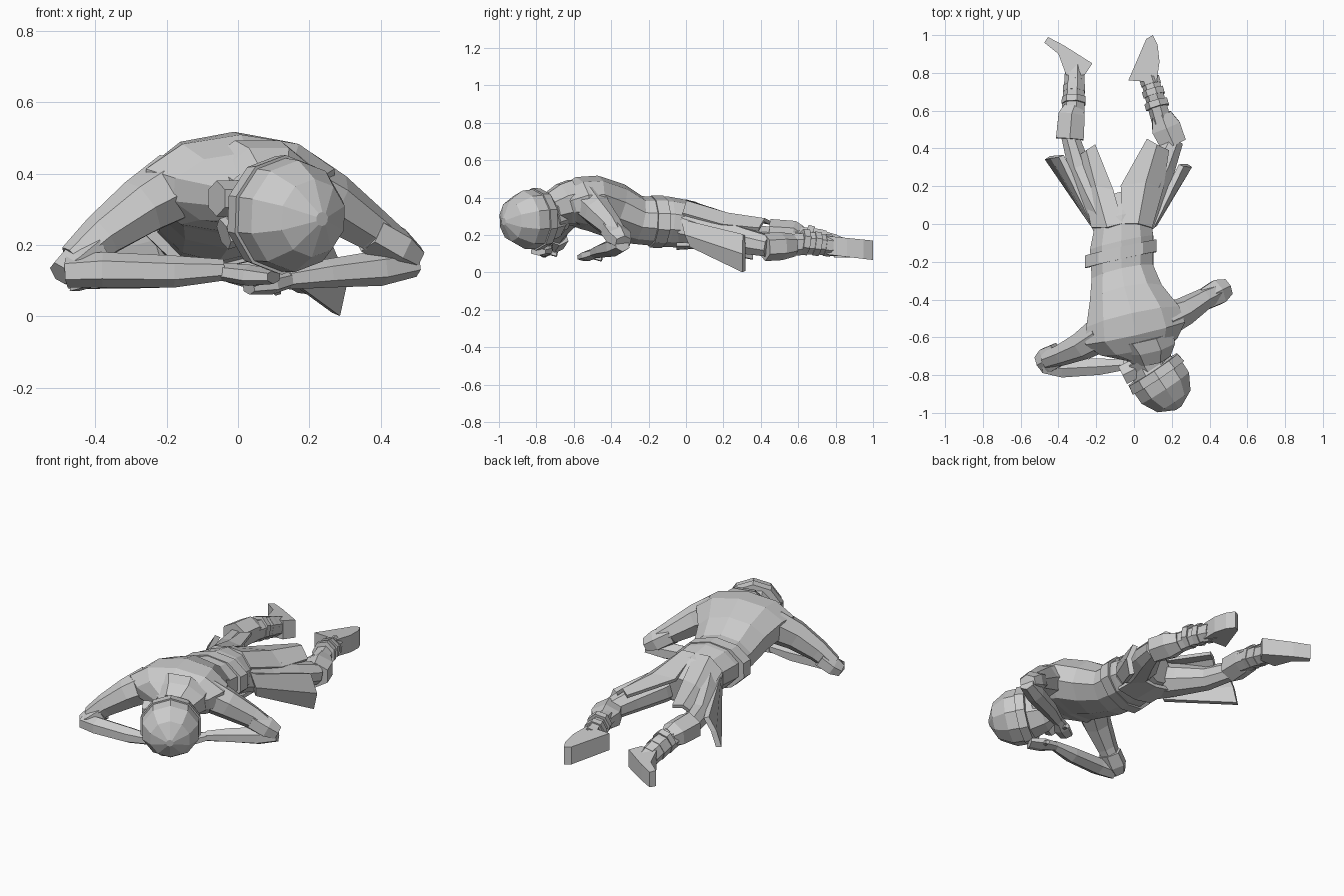
import bpy, bmesh, math
from mathutils import Vector as V


def finish(name, bm):
    bmesh.ops.recalc_face_normals(bm, faces=bm.faces)
    me = bpy.data.meshes.new(name)
    bm.to_mesh(me)
    bm.free()
    ob = bpy.data.objects.new(name, me)
    bpy.context.collection.objects.link(ob)
    return ob


def loft(name, rings, n=8, side=None):
    """Skin faceted ellipses; each ring is (x, y, z, half width, half height)."""
    bm = bmesh.new()
    pts = [V(r[:3]) for r in rings]
    loops = []
    for i, r in enumerate(rings):
        d = (pts[min(i + 1, len(pts) - 1)] - pts[max(i - 1, 0)]).normalized()
        s = V(side).normalized() if side else d.cross(V((0, 0, 1))).normalized()
        u = s.cross(d).normalized()
        if u.z < 0:
            u = -u
        loops.append([bm.verts.new(pts[i] + s * r[3] * math.cos(a) + u * r[4] * math.sin(a))
                      for a in [2 * math.pi * (k + 0.5) / n for k in range(n)]])
    for a, b in zip(loops, loops[1:]):
        for k in range(n):
            bm.faces.new((a[k], a[(k + 1) % n], b[(k + 1) % n], b[k]))
    bm.faces.new(loops[0])
    bm.faces.new(loops[-1])
    return finish(name, bm)


def band(name, a, b, w, h, n=8, side=None):
    return loft(name, [(*a, w, h), (*b, w, h)], n, side)


def panel(name, rows, thick=0.02):
    """Cloth panel from equal rows of points, given thickness."""
    bm = bmesh.new()
    g = [[bm.verts.new(p) for p in row] for row in rows]
    for a, b in zip(g, g[1:]):
        for k in range(len(a) - 1):
            bm.faces.new((a[k], a[k + 1], b[k + 1], b[k]))
    ob = finish(name, bm)
    m = ob.modifiers.new("thickness", 'SOLIDIFY')
    m.thickness = thick
    m.offset = 0
    return ob


def prism(name, outline, low, high):
    """Outline in x, y; low and high are z functions of y."""
    bm = bmesh.new()
    f = bm.faces.new([bm.verts.new((x, y, low(y))) for x, y in outline])
    top = bmesh.ops.extrude_face_region(bm, geom=[f])
    for v in top['geom']:
        if isinstance(v, bmesh.types.BMVert):
            v.co.z = high(v.co.y)
    return finish(name, bm)


TILT = (0.97, 0.22, 0)

# torso, hips to neck
loft("torso", [(-0.05, 0.16, 0.23, 0.10, 0.08), (-0.06, 0.03, 0.255, 0.155, 0.125),
               (-0.065, -0.10, 0.27, 0.18, 0.135), (-0.06, -0.26, 0.28, 0.175, 0.13),
               (-0.04, -0.38, 0.33, 0.205, 0.15), (-0.005, -0.50, 0.37, 0.265, 0.15),
               (0.005, -0.575, 0.37, 0.285, 0.14), (0.025, -0.64, 0.355, 0.22, 0.11),
               (0.06, -0.70, 0.33, 0.09, 0.085)], 10, TILT)
band("belt", (-0.07, -0.125, 0.27), (-0.07, -0.19, 0.272), 0.205, 0.14, 10, TILT)
loft("collar", [(0.05, -0.60, 0.375, 0.17, 0.13), (0.08, -0.65, 0.365, 0.15, 0.12),
                (0.09, -0.71, 0.34, 0.11, 0.10)], 8, TILT)
band("scarf", (0.06, -0.68, 0.33), (0.10, -0.74, 0.31), 0.12, 0.11, 8)

# head with helmet: rings placed along the head axis
c, ax = V((0.12, -0.80, 0.285)), V((0.55, -0.83, -0.06)).normalized()


def along(t, w, h):
    return (*(c + ax * t), w, h)


loft("head", [along(-0.16, 0.07, 0.08), along(-0.12, 0.11, 0.11),
              along(-0.02, 0.135, 0.14), along(0.05, 0.12, 0.12)], 8)
loft("helmet", [along(0, 0.16, 0.16), along(0.08, 0.158, 0.157),
                along(0.165, 0.11, 0.11), along(0.21, 0.02, 0.02)], 10)
loft("helmet_rim", [along(-0.035, 0.162, 0.162), along(0.015, 0.17, 0.168)], 10)
band("goggles", (0.02, -0.76, 0.33), (-0.06, -0.80, 0.33), 0.06, 0.05, 6)
band("mask", (0.02, -0.73, 0.25), (-0.04, -0.75, 0.23), 0.05, 0.045, 6)

# arms: upper arm, elbow guard, forearm, hand
arms = {
    "left": ([(-0.17, -0.575, 0.365, 0.10, 0.10), (-0.27, -0.64, 0.305, 0.08, 0.085),
              (-0.38, -0.69, 0.225, 0.06, 0.065), (-0.46, -0.72, 0.155, 0.05, 0.05)],
             [(-0.40, -0.69, 0.19, 0.07, 0.055), (-0.46, -0.72, 0.145, 0.075, 0.05),
              (-0.50, -0.74, 0.12, 0.05, 0.035)],
             [(-0.48, -0.75, 0.125, 0.045, 0.045), (-0.38, -0.765, 0.13, 0.055, 0.05),
              (-0.18, -0.755, 0.125, 0.05, 0.045), (-0.04, -0.745, 0.13, 0.03, 0.03)],
             [(-0.05, -0.74, 0.125, 0.03, 0.025), (0.03, -0.76, 0.115, 0.055, 0.03),
              (0.10, -0.79, 0.11, 0.05, 0.02)]),
    "right": ([(0.16, -0.51, 0.37, 0.10, 0.10), (0.26, -0.47, 0.32, 0.08, 0.085),
               (0.37, -0.40, 0.245, 0.06, 0.065), (0.45, -0.36, 0.19, 0.05, 0.05)],
              [(0.37, -0.40, 0.235, 0.065, 0.06), (0.445, -0.36, 0.19, 0.075, 0.06),
               (0.495, -0.335, 0.16, 0.05, 0.04)],
              [(0.495, -0.34, 0.15, 0.045, 0.04), (0.40, -0.38, 0.135, 0.055, 0.05),
               (0.25, -0.44, 0.12, 0.05, 0.04), (0.14, -0.49, 0.105, 0.03, 0.03)],
              [(0.15, -0.48, 0.105, 0.03, 0.025), (0.09, -0.52, 0.09, 0.05, 0.03),
               (0.03, -0.55, 0.08, 0.04, 0.02)]),
}
for s, (upper, guard, fore, hand) in arms.items():
    loft(s + "_upper_arm", upper, 7)
    loft(s + "_elbow_guard", guard, 6)
    loft(s + "_forearm", fore, 6)
    loft(s + "_hand", hand, 6)
    # thumb branching off the palm
    p = V(hand[1][:3])
    band(s + "_thumb", p, p + V((0.02, 0.07, -0.02)), 0.014, 0.014, 5)

# legs: thigh, knee guard, boot shaft with straps
legs = {
    "left": ([(-0.13, 0.00, 0.25, 0.10, 0.11), (-0.21, 0.15, 0.22, 0.09, 0.09),
              (-0.29, 0.30, 0.195, 0.065, 0.07), (-0.34, 0.47, 0.19, 0.05, 0.055)],
             [(-0.34, 0.45, 0.205, 0.085, 0.08), (-0.33, 0.58, 0.20, 0.08, 0.075),
              (-0.32, 0.61, 0.19, 0.06, 0.06)],
             [(-0.32, 0.57, 0.19, 0.065, 0.06), (-0.315, 0.70, 0.17, 0.06, 0.065),
              (-0.31, 0.84, 0.13, 0.05, 0.055)]),
    "right": ([(0.01, 0.00, 0.25, 0.10, 0.11), (0.07, 0.15, 0.21, 0.095, 0.09),
               (0.15, 0.30, 0.17, 0.075, 0.075), (0.21, 0.44, 0.14, 0.055, 0.06)],
              [(0.21, 0.42, 0.135, 0.08, 0.075), (0.17, 0.51, 0.14, 0.09, 0.075),
               (0.145, 0.58, 0.145, 0.06, 0.06)],
              [(0.15, 0.54, 0.145, 0.055, 0.06), (0.11, 0.68, 0.155, 0.053, 0.06),
               (0.07, 0.82, 0.135, 0.048, 0.05)]),
}
for s, (thigh, guard, shaft) in legs.items():
    loft(s + "_thigh", thigh, 8)
    loft(s + "_knee_guard", guard, 6)
    loft(s + "_boot_shaft", shaft, 7)
    a, b = V(shaft[1][:3]), V(shaft[2][:3])
    for i, t in enumerate((-0.45, 0.0, 0.42)):
        p = a + (b - a) * t
        q = p + (b - a).normalized() * 0.035
        band(f"{s}_boot_strap_{i}", p, q, 0.066 - 0.005 * i, 0.071 - 0.005 * i, 7)

# boots pointing backward
prism("left_boot", [(-0.36, 0.79), (-0.26, 0.79), (-0.22, 0.85), (-0.37, 0.945),
                    (-0.455, 0.99), (-0.475, 0.96), (-0.40, 0.90)],
      lambda y: 0.08 - 0.02 * (y - 0.8), lambda y: 0.19 - 0.13 * (y - 0.8))
prism("right_boot", [(-0.03, 0.76), (0.12, 0.75), (0.135, 0.86), (0.125, 0.95),
                     (0.10, 1.0), (0.065, 0.98)],
      lambda y: 0.09 - 0.12 * (y - 0.8), lambda y: 0.19 - 0.10 * (y - 0.8))

# coat tails over the thighs and at the sides
panel("left_back_tail", [[(-0.22, -0.02, 0.31), (-0.14, -0.02, 0.375), (-0.06, 0.0, 0.38)],
                         [(-0.26, 0.18, 0.25), (-0.20, 0.20, 0.305), (-0.11, 0.18, 0.305)],
                         [(-0.29, 0.36, 0.23), (-0.25, 0.39, 0.27), (-0.205, 0.42, 0.27)]])
panel("right_back_tail", [[(-0.06, 0.0, 0.38), (0.02, 0.0, 0.375), (0.09, -0.02, 0.31)],
                          [(-0.07, 0.20, 0.305), (0.06, 0.22, 0.31), (0.15, 0.19, 0.25)],
                          [(0.07, 0.45, 0.265), (0.12, 0.42, 0.28), (0.18, 0.39, 0.23)]])
panel("left_side_tail", [[(-0.20, -0.02, 0.29), (-0.22, 0.0, 0.21), (-0.20, 0.02, 0.14)],
                         [(-0.385, 0.36, 0.23), (-0.43, 0.355, 0.16), (-0.46, 0.35, 0.07)]], 0.03)
panel("right_side_tail", [[(0.09, -0.02, 0.28), (0.11, 0.0, 0.20), (0.09, 0.03, 0.14)],
                          [(0.25, 0.31, 0.20), (0.295, 0.31, 0.10), (0.275, 0.31, 0.005)]], 0.03)
panel("front_tail", [[(-0.16, -0.05, 0.15), (-0.05, -0.05, 0.13), (0.07, -0.05, 0.15)],
                     [(-0.17, 0.12, 0.16), (-0.06, 0.12, 0.14), (0.07, 0.12, 0.15)]])
